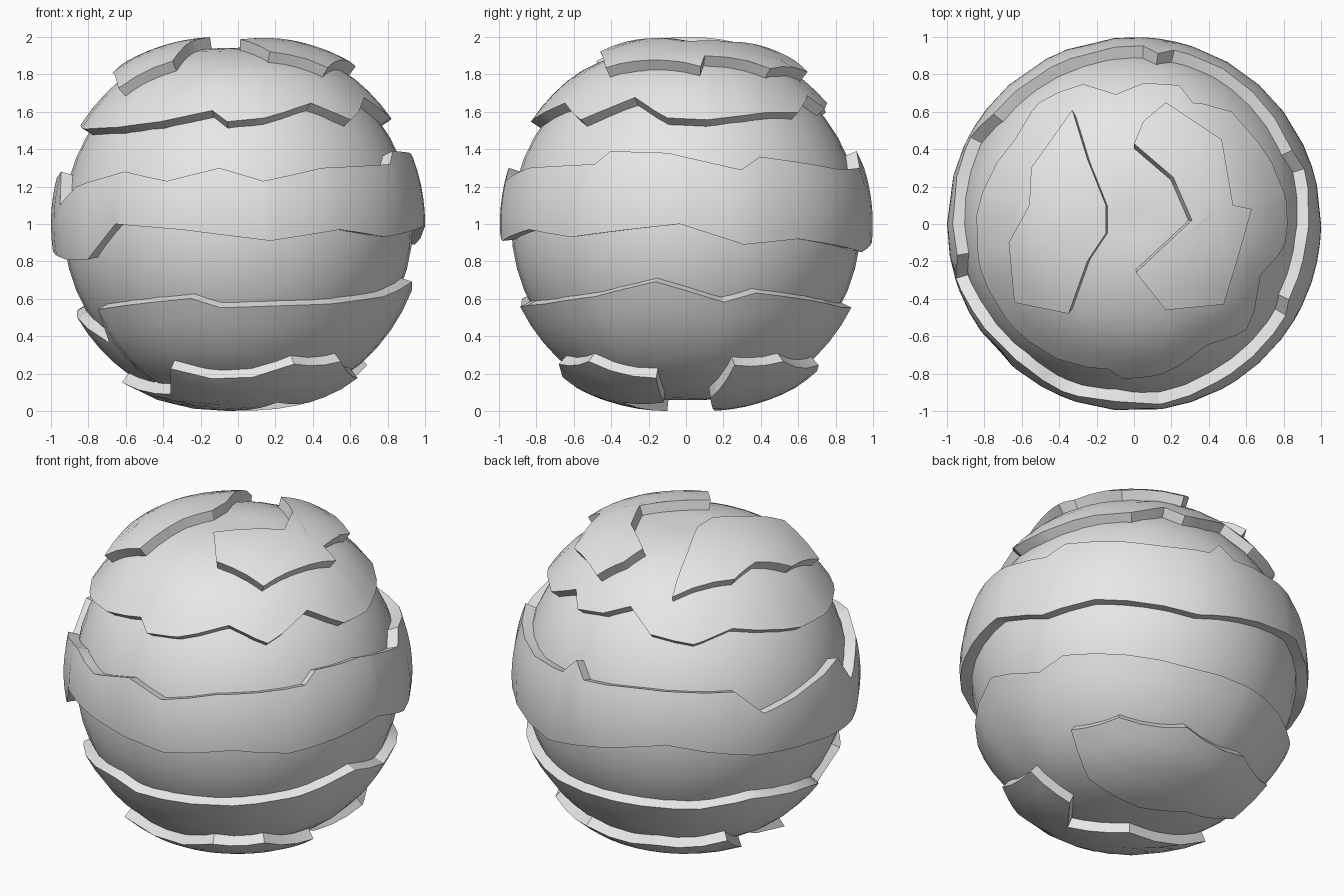
import bpy, bmesh
from math import asin, cos, sin, radians, degrees, pi, sqrt, hypot

if "Cube" in bpy.data.objects:
    bpy.data.objects.remove(bpy.data.objects["Cube"], do_unlink=True)

stone = bpy.data.materials.new("light grey")
stone.use_nodes = True
stone.diffuse_color = (0.8, 0.8, 0.8, 1)
stone.node_tree.nodes["Principled BSDF"].inputs["Base Color"].default_value = stone.diffuse_color

CORE = 0.935
INNER = 0.9


def finish(name, bm):
    """Turn a bmesh into a sharp-edged smooth object standing on the ground."""
    bmesh.ops.remove_doubles(bm, verts=bm.verts, dist=0.0005)
    bmesh.ops.recalc_face_normals(bm, faces=bm.faces)
    bmesh.ops.translate(bm, verts=bm.verts, vec=(0, 0, 1))
    mesh = bpy.data.meshes.new(name)
    bm.to_mesh(mesh)
    bm.free()
    mesh.materials.append(stone)
    obj = bpy.data.objects.new(name, mesh)
    bpy.context.collection.objects.link(obj)
    bpy.ops.object.select_all(action='DESELECT')
    obj.select_set(True)
    bpy.context.view_layer.objects.active = obj
    bpy.ops.object.shade_smooth_by_angle(angle=radians(30))
    return obj


def loft(bm, rows, closed_cap=False):
    """Bridge closed rings of points with quads."""
    rings = [[bm.verts.new(p) for p in row] for row in rows]
    n = len(rings[0])
    for low, high in zip(rings, rings[1:]):
        for i in range(n):
            j = (i + 1) % n
            bm.faces.new((low[i], low[j], high[j], high[i]))


def polar_radius(rho):
    """Polar shells sink gently to the core towards the pole."""
    return CORE + 0.06 * min(1, rho / 0.6)


def edge_latitude(edge, angle):
    """Latitude of a jagged edge, given as (degrees, height percent) knots."""
    if not isinstance(edge, list):
        return edge
    knots = [(edge[-1][0] - 360, edge[-1][1])] + edge + [(edge[0][0] + 360, edge[0][1])]
    for (a, za), (b, zb) in zip(knots, knots[1:]):
        if a <= angle <= b:
            t = (angle - a) / (b - a)
            return asin((za + (zb - za) * t) / 100)


def band(name, lower, upper, radius, steps=10):
    """Raised shell between two jagged edges, with ledges down to the core."""
    angles = set(range(0, 360, 12))
    for edge in (lower, upper):
        if isinstance(edge, list):
            angles = {a for a in angles if all(abs(a - k[0]) > 3 for k in edge)}
    for edge in (lower, upper):
        if isinstance(edge, list):
            angles |= {k[0] for k in edge}
    spans = [(radians(a), edge_latitude(lower, a), edge_latitude(upper, a)) for a in sorted(angles)]

    def ring(t, fixed=None):
        row = []
        for a, lo, hi in spans:
            lat = lo + (hi - lo) * t
            r = fixed or radius(cos(lat))
            row.append((r * cos(lat) * cos(a), r * cos(lat) * sin(a), r * sin(lat)))
        return row

    rows = [ring(i / steps) for i in range(steps + 1)]
    if isinstance(lower, list):
        rows.insert(0, ring(0, INNER))
    if isinstance(upper, list):
        rows.append(ring(1, INNER))
    bm = bmesh.new()
    loft(bm, rows)
    finish(name, bm)


def patch(name, side, centre, outline, steps=5, split=3):
    """Raised polar plate from a plan outline around a centre, in percent."""
    cx, cy = centre
    rim = []
    for (ax, ay), (bx, by) in zip(outline, outline[1:] + outline[:1]):
        rim += [(ax + (bx - ax) * k / split, ay + (by - ay) * k / split) for k in range(split)]

    def point(x, y, scale=1):
        x, y = x / 100, y / 100
        rho = hypot(x, y)
        r = polar_radius(rho) + 0.06
        return (x * scale, y * scale, side * scale * sqrt(r * r - rho * rho))

    rows = [[point(x, y, 0.88) for x, y in rim]]
    for i in range(steps + 1):
        t = 1 - i / steps
        rows.append([point(cx + (x - cx) * t, cy + (y - cy) * t) for x, y in rim])
    bm = bmesh.new()
    loft(bm, rows)
    finish(name, bm)


# Core ball
bm = bmesh.new()
bmesh.ops.create_uvsphere(bm, u_segments=40, v_segments=24, radius=CORE)
finish("core_ball", bm)

# Jagged edges around the ball: azimuth in degrees, height in percent
upper_edge = [(8, 56), (33, 60), (49, 60), (64, 69), (72, 62), (86, 65), (98, 71),
              (110, 60), (128, 56), (145, 62), (177, 53), (197, 51), (221, 52),
              (240, 55), (260, 61), (266, 55), (280, 57), (301, 65), (317, 56),
              (338, 68), (353, 57)]
belt_top = [(18, 29), (25, 36), (60, 29), (77, 30), (82, 39), (87, 30), (111, 32),
            (142, 30), (152, 15), (190, 28), (197, 10), (208, 20), (231, 28),
            (247, 23), (264, 30), (278, 23), (298, 30), (329, 32), (334, 39), (354, 38)]
belt_bottom = [(18, -11), (37, -8), (72, -15), (87, -10), (118, 0), (148, -10),
               (165, -12), (201, -19), (215, -19), (229, 0), (252, -3), (280, -9),
               (303, -3), (322, -7), (342, -3), (358, 0)]
lower_edge = [(13, -42), (24, -37), (70, -45), (100, -45), (130, -46), (150, -42),
              (182, -50), (206, -64), (212, -46), (254, -40), (264, -45),
              (303, -43), (328, -39), (350, -31)]

# Shells and belt
band("upper_shell", upper_edge, pi / 2, polar_radius)
band("middle_belt", belt_bottom, belt_top, lambda rho: 1.0)
band("lower_shell", -pi / 2, lower_edge, polar_radius)

# Polar plates
patch("top_plate_right", 1, (-40, 0),
      [(-33, 61), (-25, 35), (-15, 10), (-15, -5), (-25, -20), (-35, -48),
       (-64, -42), (-67, -10), (-56, 10), (-55, 30)])
patch("top_plate_left", 1, (45, 7),
      [(0, 43), (5, 55), (17, 65), (47, 45), (53, 10), (63, 8), (55, -20),
       (48, -43), (17, -46), (1, -26), (31, 2), (21, 25)])
patch("bottom_plate_back", -1, (0, 40),
      [(69, 26), (55, 52), (20, 71), (-25, 68), (-61, 46), (-55, 23), (-17, 26),
       (9, 15), (45, 13)])
patch("bottom_plate_front", -1, (10, -50),
      [(64, -16), (55, -52), (30, -68), (-36, -62), (-36, -37), (-62, -10),
       (-5, -10), (21, -34), (38, -12)])
